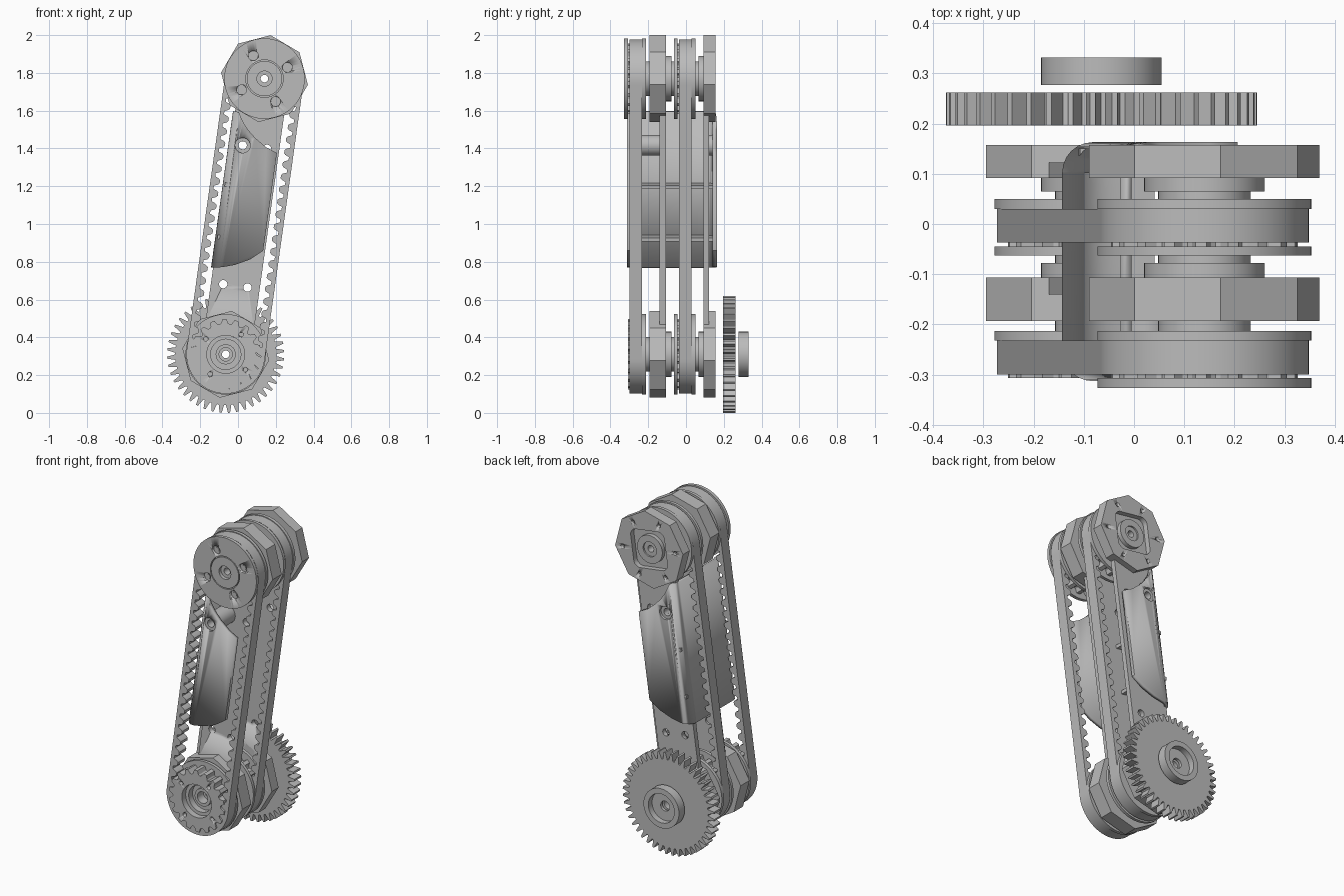
import bpy, bmesh, math
from math import sin, cos, pi

if "Cube" in bpy.data.objects:
    bpy.data.objects.remove(bpy.data.objects["Cube"])

grey = bpy.data.materials.new("plain grey")
grey.use_nodes = True
grey.diffuse_color = (0.5, 0.5, 0.5, 1)
grey.node_tree.nodes["Principled BSDF"].inputs["Base Color"].default_value = (0.5, 0.5, 0.5, 1)

# The arm leans: points are given as (across, along) from the lower axle
LEAN = math.radians(8)
SPAN = 1.474
X0, Z0 = -0.065, 0.31
LOW, HIGH = 0.0, SPAN


def place(p, y, a):
    return (X0 + p * cos(LEAN) + a * sin(LEAN), y, Z0 + a * cos(LEAN) - p * sin(LEAN))


def finish(name, bm):
    bmesh.ops.recalc_face_normals(bm, faces=bm.faces)
    mesh = bpy.data.meshes.new(name)
    bm.to_mesh(mesh)
    bm.free()
    mesh.materials.append(grey)
    ob = bpy.data.objects.new(name, mesh)
    bpy.context.collection.objects.link(ob)
    bpy.ops.object.select_all(action='DESELECT')
    ob.select_set(True)
    bpy.context.view_layer.objects.active = ob
    bpy.ops.object.shade_smooth_by_angle(angle=math.radians(30))
    return ob


def ring(name, outer, inner, y0, y1):
    """Plate between two loops with equal point counts."""
    bm = bmesh.new()
    loops = [[bm.verts.new(place(p, y, a)) for p, a in loop]
             for loop, y in ((outer, y0), (outer, y1), (inner, y1), (inner, y0))]
    n = len(outer)
    for k in range(4):
        one, two = loops[k], loops[(k + 1) % 4]
        for i in range(n):
            j = (i + 1) % n
            bm.faces.new((one[i], one[j], two[j], two[i]))
    return finish(name, bm)


def prism(name, loops, y0, y1):
    """Solid blocks, one per loop, in a single object."""
    bm = bmesh.new()
    for loop in loops:
        ends = [[bm.verts.new(place(p, y, a)) for p, a in loop] for y in (y0, y1)]
        for end in ends:
            bm.faces.new(end)
        for i in range(len(loop)):
            j = (i + 1) % len(loop)
            bm.faces.new((ends[0][i], ends[0][j], ends[1][j], ends[1][i]))
    return finish(name, bm)


def cut(ob, cutter, operation='DIFFERENCE'):
    mod = ob.modifiers.new("cut", 'BOOLEAN')
    mod.operation, mod.object, mod.solver = operation, cutter, 'EXACT'
    bpy.context.view_layer.objects.active = ob
    bpy.ops.object.modifier_apply(modifier=mod.name)
    bpy.data.objects.remove(cutter)


def polar(radius, centre, n=72):
    """Loop around an axle; radius is a number or a function of angle."""
    f = radius if callable(radius) else (lambda t: radius)
    return [(f(t) * sin(t), centre + f(t) * cos(t)) for t in (2 * pi * i / n for i in range(n))]


def toothed(pattern, teeth, centre):
    n = teeth * len(pattern)
    return [(pattern[i % len(pattern)] * sin(2 * pi * i / n),
             centre + pattern[i % len(pattern)] * cos(2 * pi * i / n)) for i in range(n)]


def octagon(t):
    return 0.232 * cos(pi / 8) / cos(t % (pi / 4) - pi / 8)


def pocket(t):
    return min(0.145, 0.115 / max(abs(sin(t)), abs(cos(t))))


def disc(name, r, bore, y0, y1, centre):
    return ring(name, polar(r, centre), polar(bore, centre), y0, y1)


def holes(centre, r, spread, count, turn=0):
    """Round loops spaced around an axle."""
    return [[(p + spread * sin(turn + 2 * pi * k / count), a + spread * cos(turn + 2 * pi * k / count))
             for p, a in polar(r, centre, 20)] for k in range(count)]


# Joints: octagonal housings, hubs, pulleys and flanges on both axles
for end, c in (("lower", LOW), ("upper", HIGH)):
    ring(end + "_front_housing", polar(octagon, c), polar(0.02, c), -0.193, -0.107)
    ring(end + "_back_housing_base", polar(octagon, c), polar(0.045, c), 0.092, 0.125)
    rim = ring(end + "_back_housing_rim", polar(octagon, c), polar(pocket, c), 0.125, 0.157)
    cut(rim, prism("bolt_cutter", holes(c, 0.012, 0.178, 6, pi / 6), 0.14, 0.17))
    disc(end + "_bearing_collar", 0.085, 0.045, 0.125, 0.15, c)
    disc(end + "_bearing_sleeve", 0.05, 0.02, 0.08, 0.14, c)
    disc(end + "_front_spacer", 0.092, 0.045, -0.213, -0.193, c)
    for side, y0, y1, r in (("front_step", -0.107, -0.078, 0.12), ("front_neck", -0.078, -0.063, 0.092),
                            ("back_neck", 0.05, 0.065, 0.092), ("back_step", 0.065, 0.092, 0.12)):
        disc(end + "_" + side, r, 0.02, y0, y1, c)
    for flange, y0, y1 in (("outer", -0.232, -0.213), ("middle", -0.063, -0.045), ("inner", 0.03, 0.05)):
        disc(end + "_" + flange + "_flange", 0.213, 0.02 if flange != "outer" else 0.053, y0, y1, c)
    for pulley, y0, y1 in (("front", -0.307, -0.232), ("middle", -0.045, 0.03)):
        bore = 0.1 if (pulley, end) == ("front", "lower") else 0.02
        teeth = toothed([0.16, 0.165, 0.187, 0.187, 0.187, 0.165], 18, c)
        wheel = ring(end + "_" + pulley + "_pulley", teeth, polar(bore, c, len(teeth)), y0, y1)
        if bore == 0.1:
            cut(wheel, prism("pin_cutter", holes(c, 0.012, 0.133, 4, pi / 6), -0.32, -0.28))

# Lower axle: stepped bore seen inside the front pulley
disc("lower_bore_step", 0.1, 0.08, -0.27, -0.232, LOW)
disc("lower_bore_sleeve", 0.053, 0.035, -0.25, -0.193, LOW)

# Upper front cap with a ring groove and four screw recesses
cap = disc("upper_cap", 0.213, 0.099, -0.327, -0.307, HIGH)
cut(cap, prism("screw_cutter", holes(HIGH, 0.026, 0.135, 4, math.radians(56)), -0.34, -0.312))
prism("upper_cap_screws", holes(HIGH, 0.014, 0.135, 4, math.radians(56)), -0.318, -0.307)
disc("upper_cap_centre", 0.093, 0.04, -0.327, -0.307, HIGH)


# Toothed belts: a loop around both axles with rounded inner teeth
def belt_loops(teeth=62, r=0.187, outer=0.208):
    pattern = [0.186, 0.186, 0.186, 0.166, 0.158, 0.158, 0.158, 0.166]
    arc = pi * r
    total = 2 * (SPAN + arc)
    n = teeth * len(pattern)
    out, inn = [], []
    for i in range(n):
        s = total * i / n
        side, rest = (1, s) if s < total / 2 else (-1, s - total / 2)
        turn = max(0, rest - SPAN) / r
        base = min(rest, SPAN)
        base = base if side > 0 else SPAN - base
        nx, na = side * cos(turn), side * sin(turn)
        for loop, d in ((out, outer), (inn, pattern[i % len(pattern)])):
            loop.append((d * nx, base + d * na))
    return out, inn


for name, y0, y1 in (("front_belt", -0.30, -0.232), ("middle_belt", -0.037, 0.03)):
    ring(name, *belt_loops(), y0, y1)

# Arm plates joining the housings, with two holes near each end
HOLE = 0.366
bar = [(-0.13, 0.15), (0.13, 0.15), (0.13, SPAN - 0.15), (-0.13, SPAN - 0.15)]
for name, y0, y1 in (("front_arm_plate", -0.14, -0.107), ("back_arm_plate", 0.092, 0.122)):
    plate = prism(name, [bar], y0, y1)
    spots = [[(p + side * 0.065, a) for p, a in polar(0.022, at, 24)]
             for side in (-1, 1) for at in (HOLE, SPAN - HOLE)]
    cut(plate, prism("hole_cutter", spots, y0 - 0.02, y1 + 0.02))

# Cover: a U-shaped shell, open on one side, trimmed to curved ends


def u_half(inset, r=0.06, left=-0.141, front=-0.313, back=0.163):
    pts = [(0.12, front + inset)]
    for cy, start in ((front + r, 0), (back - r, 6)):
        for k in range(7):
            t = pi / 12 * (start + k)
            pts.append((left + r - (r - inset) * sin(t), cy - (r - inset) * cos(t)))
    return pts + [(0.12, back - inset)]


section = u_half(0) + u_half(0.022)[::-1]
bm = bmesh.new()
ends = [[bm.verts.new(place(p, y, a)) for p, y in section] for a in (0.4, 1.35)]
n = len(section)
for i in range(n):
    j = (i + 1) % n
    bm.faces.new((ends[0][i], ends[0][j], ends[1][j], ends[1][i]))
for end in ends:
    bm.faces.new(end)
cover = finish("cover", bm)
trim = [(-0.2, 0.435), (-0.141, 0.443), (-0.08, 0.455), (-0.017, 0.476), (0.057, 0.515), (0.13, 0.58),
        (0.13, 1.09), (0.06, 1.115), (-0.006, 1.157), (-0.05, 1.195), (-0.081, 1.232), (-0.11, 1.28), (-0.2, 1.28)]
cut(cover, prism("cover_trim", [trim], -0.5, 0.5), 'INTERSECT')
boss_spot = [(p - 0.065, a) for p, a in polar(0.04, SPAN - HOLE, 32)]
cut(cover, prism("cover_hole", [boss_spot], -0.5, 0.5))

# Screw bosses between the cover and the arm plates
for name, y0, y1 in (("front_boss", -0.298, -0.14), ("back_boss", 0.122, 0.148)):
    loops = [[(p - 0.065, a) for p, a in polar(r, SPAN - HOLE, 32)] for r in (0.055, 0.022)]
    ring(name, *loops, y0, y1)

# Stiffening ribs inside the cover
prism("cover_ribs", [[(-0.13, a), (-0.02, a), (-0.02, a + 0.02), (-0.13, a + 0.02)] for a in (0.6, 0.88)],
      -0.3, 0.15)

# Drive gear and its loose collar behind the lower axle
gear = toothed([0.268, 0.268, 0.31, 0.31], 44, LOW)
ring("drive_gear", gear, polar(0.03, LOW, len(gear)), 0.196, 0.262)
disc("collar_rim", 0.12, 0.088, 0.277, 0.332, LOW)
disc("collar_floor", 0.088, 0.03, 0.277, 0.295, LOW)
